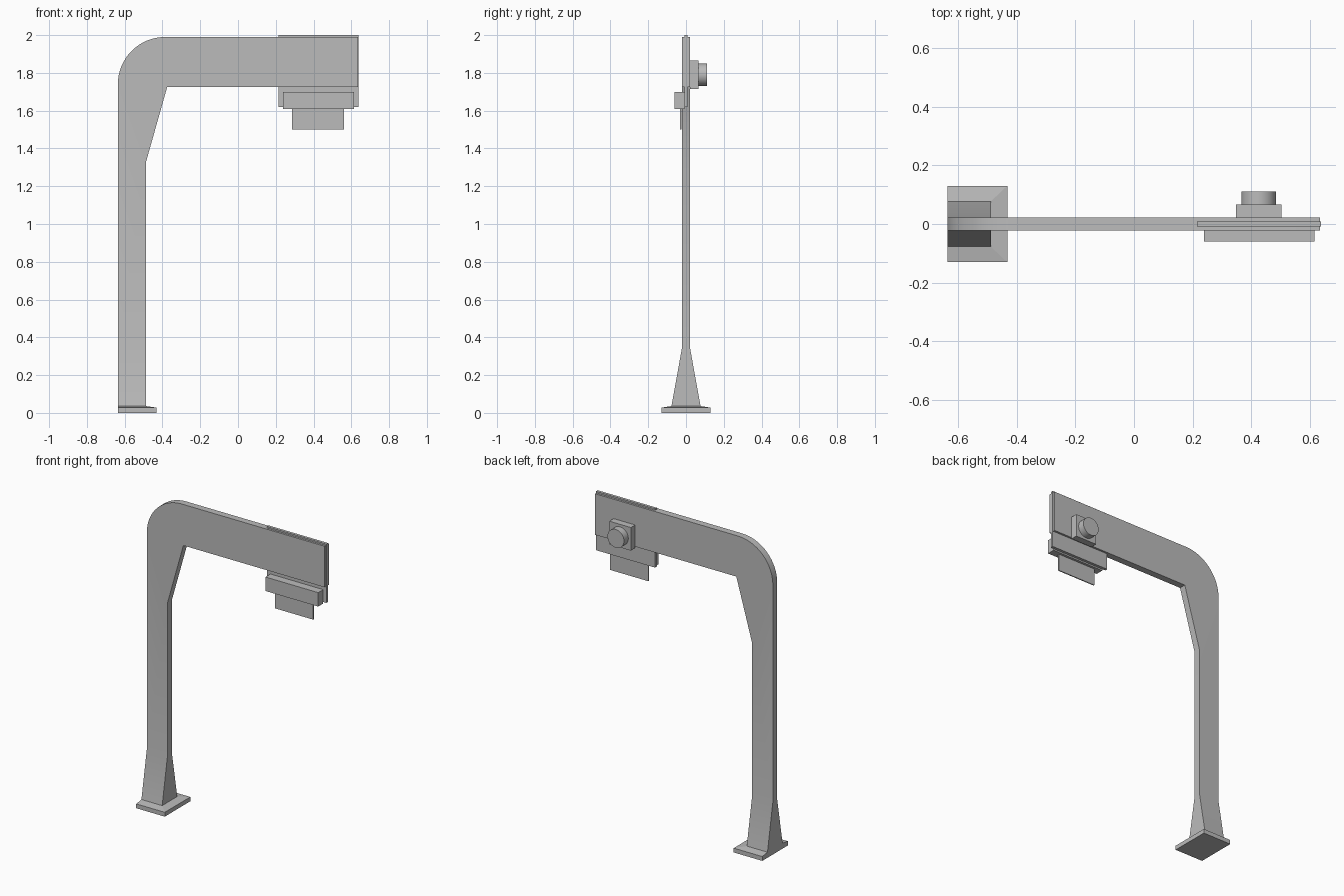
import bpy, bmesh, math

if "Cube" in bpy.data.objects:
    bpy.data.objects.remove(bpy.data.objects["Cube"], do_unlink=True)

grey = bpy.data.materials.new("plain grey")
grey.use_nodes = True
grey.diffuse_color = (0.5, 0.5, 0.5, 1)
grey.node_tree.nodes["Principled BSDF"].inputs["Base Color"].default_value = (0.5, 0.5, 0.5, 1)


def finish(name, bm):
    bmesh.ops.recalc_face_normals(bm, faces=bm.faces)
    mesh = bpy.data.meshes.new(name)
    bm.to_mesh(mesh)
    bm.free()
    mesh.materials.append(grey)
    obj = bpy.data.objects.new(name, mesh)
    bpy.context.collection.objects.link(obj)
    return obj


def smooth(obj):
    bpy.ops.object.select_all(action='DESELECT')
    obj.select_set(True)
    bpy.context.view_layer.objects.active = obj
    bpy.ops.object.shade_smooth_by_angle(angle=math.radians(30))


def box(name, x, y, z):
    bm = bmesh.new()
    bmesh.ops.create_cube(bm, size=1)
    for v in bm.verts:
        v.co = [r[0] if c < 0 else r[1] for c, r in zip(v.co, (x, y, z))]
    return finish(name, bm)


HALF = 0.022          # half thickness of the post and arm
LEFT, INNER, END = -0.636, -0.488, 0.634
FOOT = 0.036          # height where the post meets its base

# Post and arm: one outline with a rounded outer corner and a braced inner one
outline = [(INNER, FOOT), (INNER, 0.34), (INNER, 1.325), (-0.375, 1.725),
           (END, 1.725), (END, 1.99)]
R = 0.25
for i in range(17):
    a = math.pi / 2 * (1 + i / 16)
    outline.append((LEFT + R + R * math.cos(a), 1.99 - R + R * math.sin(a)))
outline += [(LEFT, 0.34), (LEFT, FOOT)]
bm = bmesh.new()
front = bm.faces.new([bm.verts.new((x, -HALF, z)) for x, z in outline])
ext = bmesh.ops.extrude_face_region(bm, geom=[front], use_keep_orig=True)
for v in ext["geom"]:
    if isinstance(v, bmesh.types.BMVert):
        v.co.y = HALF
# Flare the foot, keeping the faces split level with the top of the flare
for v in bm.verts:
    if v.co.z < 0.1:
        v.co.y *= 0.077 / HALF
sides = [f for f in bm.faces if len(f.verts) > 4]
for f in sides:
    ring = [v for v in f.verts if abs(v.co.z - 0.34) < 0.001]
    bmesh.utils.face_split(f, ring[0], ring[1])
smooth(finish("post_and_arm", bm))

# Base plate with a slightly raised top
box("base_plate", (LEFT, -0.432), (-0.13, 0.13), (0, 0.028))
bm = bmesh.new()
lower = [bm.verts.new((x, y, 0.028)) for x, y in
         ((LEFT, -0.13), (-0.432, -0.13), (-0.432, 0.13), (LEFT, 0.13))]
upper = [bm.verts.new((x, y, FOOT)) for x, y in
         ((LEFT, -0.077), (INNER, -0.077), (INNER, 0.077), (LEFT, 0.077))]
for i in range(4):
    j = (i + 1) % 4
    bm.faces.new((lower[i], lower[j], upper[j], upper[i]))
bm.faces.new(upper)
finish("base_top", bm)

# Thin panel set into the end of the arm
box("end_panel", (0.215, 0.637), (-0.009, 0.009), (1.62, 2.0))

# Front housing with a hanging flap
box("front_housing", (0.238, 0.615), (-0.06, -0.009), (1.61, 1.70))
box("hanging_flap", (0.286, 0.56), (-0.032, -0.025), (1.5, 1.61))

# Rear block with a round knob
box("rear_block", (0.348, 0.502), (HALF, 0.066), (1.716, 1.865))
bm = bmesh.new()
bmesh.ops.create_cone(bm, cap_ends=True, segments=48, radius1=0.059, radius2=0.059, depth=0.044)
knob = finish("rear_knob", bm)
knob.rotation_euler.x = math.pi / 2
knob.location = (0.425, 0.088, 1.79)
smooth(knob)
